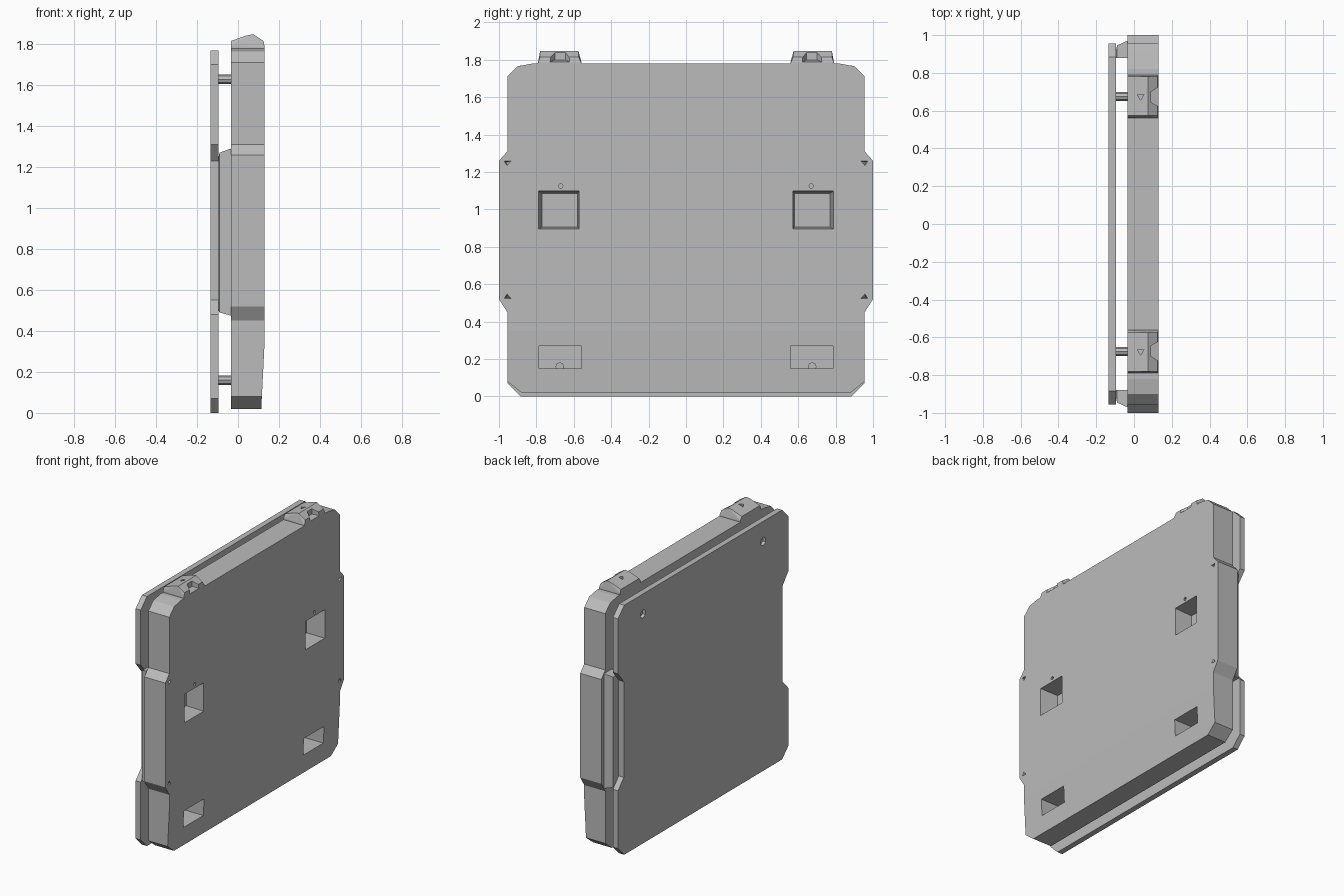
import bpy, bmesh, math
from mathutils import Vector

default = bpy.data.objects.get("Cube")
if default:
    bpy.data.objects.remove(default, do_unlink=True)

grey = bpy.data.materials.new("panel grey")
grey.use_nodes = True
colour = (0.5, 0.5, 0.5, 1)
grey.diffuse_color = colour
grey.node_tree.nodes["Principled BSDF"].inputs["Base Color"].default_value = colour

BACK, FACE = -0.035, 0.13      # panel depth
PLATE_BACK, PLATE_FACE = -0.135, -0.095


def finish(name, bm):
    bmesh.ops.recalc_face_normals(bm, faces=bm.faces)
    mesh = bpy.data.meshes.new(name)
    bm.to_mesh(mesh)
    bm.free()
    mesh.materials.append(grey)
    ob = bpy.data.objects.new(name, mesh)
    bpy.context.collection.objects.link(ob)
    return ob


def slab(half, x0, x1):
    """Extrude a mirrored half outline (y, z) from x0 to x1."""
    outline = half + [(-y, z) for y, z in reversed(half)]
    bm = bmesh.new()
    face = bm.faces.new([bm.verts.new((x0, y, z)) for y, z in outline])
    ext = bmesh.ops.extrude_face_region(bm, geom=[face])
    moved = [v for v in ext["geom"] if isinstance(v, bmesh.types.BMVert)]
    bmesh.ops.translate(bm, verts=moved, vec=(x1 - x0, 0, 0))
    return bm


def hull(name, points, side=1):
    bm = bmesh.new()
    for x, y, z in points:
        bm.verts.new((x, y * side, z))
    bmesh.ops.convex_hull(bm, input=bm.verts)
    return finish(name, bm)


def rect(x, y0, y1, z0, z1):
    return [(x, y, z) for y in (y0, y1) for z in (z0, z1)]


def rod(name, start, end, radius, sides):
    a, b = Vector(start), Vector(end)
    bm = bmesh.new()
    bmesh.ops.create_cone(bm, cap_ends=True, segments=sides, radius1=radius,
                          radius2=radius, depth=(b - a).length)
    bm.transform((b - a).to_track_quat('Z', 'Y').to_matrix().to_4x4())
    bmesh.ops.translate(bm, verts=bm.verts, vec=(a + b) / 2)
    return finish(name, bm)


def cut(target, cutter):
    cutter.hide_render = True
    mod = target.modifiers.new("cut", 'BOOLEAN')
    mod.operation = 'DIFFERENCE'
    mod.solver = 'EXACT'
    mod.object = cutter
    bpy.context.view_layer.objects.active = target
    bpy.ops.object.modifier_apply(modifier=mod.name)
    bpy.data.objects.remove(cutter, do_unlink=True)


# Front panel with bulging sides; its lower face leans back slightly
bm = slab([(0.88, 0.02), (0.955, 0.08), (0.955, 0.45), (1.0, 0.52), (1.0, 1.26),
           (0.955, 1.31), (0.955, 1.71), (0.9, 1.765), (0.82, 1.78)], BACK, FACE)
bmesh.ops.bisect_plane(bm, geom=bm.verts[:] + bm.edges[:] + bm.faces[:],
                       plane_co=(0, 0, 0.35), plane_no=(0, 0, 1))
for v in bm.verts:
    if v.co.x > 0 and v.co.z < 0.35:
        v.co.x -= 0.05 * (0.35 - v.co.z)
panel = finish("front_panel", bm)

# Back plate with notched sides
plate = finish("back_plate", slab(
    [(0.885, 0), (0.955, 0.07), (0.955, 0.48), (0.89, 0.55), (0.89, 1.23),
     (0.955, 1.31), (0.955, 1.70), (0.885, 1.77)], PLATE_BACK, PLATE_FACE))

for side, label in ((1, "rear"), (-1, "front")):
    # Upper tapered pocket and lower through slot
    cut(panel, hull("pocket_cutter", rect(FACE + 0.02, 0.57, 0.79, 0.895, 1.1)
                    + rect(0.0, 0.58, 0.77, 0.905, 1.085), side))
    cut(panel, hull("slot_cutter", rect(0.2, 0.56, 0.785, 0.15, 0.27)
                    + rect(-0.06, 0.56, 0.785, 0.15, 0.27), side))
    # Pinhole above the pocket
    cut(panel, rod("pinhole_cutter", (0.11, 0.67 * side, 1.125),
                   (0.15, 0.67 * side, 1.125), 0.012, 8))
    # Triangular nicks where the side bulges begin
    for z, up in ((1.262, -1), (0.52, 1)):
        cut(panel, hull("nick_cutter", [(0.15, 0.92, z), (0.15, 0.98, z),
                        (0.15, 0.955, z + 0.04 * up), (0.1, 0.96, z + 0.01 * up)], side))
    # Spacer blocks joining the side bulges to the plate
    hull(label + "_side_spacer", rect(BACK, 0.88, 0.97, 0.475, 1.29)
         + rect(-0.09, 0.88, 0.945, 0.49, 1.27) + rect(PLATE_FACE, 0.88, 0.92, 0.5, 1.25), side)
    # Round posts between the panel and the plate
    for z, level in ((0.16, "lower"), (1.628, "upper")):
        rod(label + "_" + level + "_post", (PLATE_FACE - 0.01, 0.675 * side, z),
            (BACK + 0.005, 0.675 * side, z), 0.023, 8)
    # Screw recess in the back plate
    cut(plate, rod("screw_cutter", (-0.16, 0.675 * side, 1.628),
                   (-0.112, 0.675 * side, 1.628), 0.03, 6))
    # Top lug with a finger notch and a small triangular mark
    profile = ((BACK, 1.815), (0.04, 1.842), (0.075, 1.848), (0.125, 1.815))
    lug = hull(label + "_top_lug", rect(BACK, 0.56, 0.79, 1.77, 1.79)
               + rect(FACE, 0.56, 0.79, 1.77, 1.785)
               + [(x, y, z) for x, z in profile for y in (0.575, 0.78)], side)
    cut(lug, hull("notch_cutter", rect(0.15, 0.61, 0.74, 1.782, 1.88)
                  + rect(0.09, 0.645, 0.7, 1.8, 1.88), side))
    cut(lug, rod("mark_cutter", (0.035, 0.675 * side, 1.82),
                 (0.035, 0.675 * side, 1.88), 0.02, 3))
